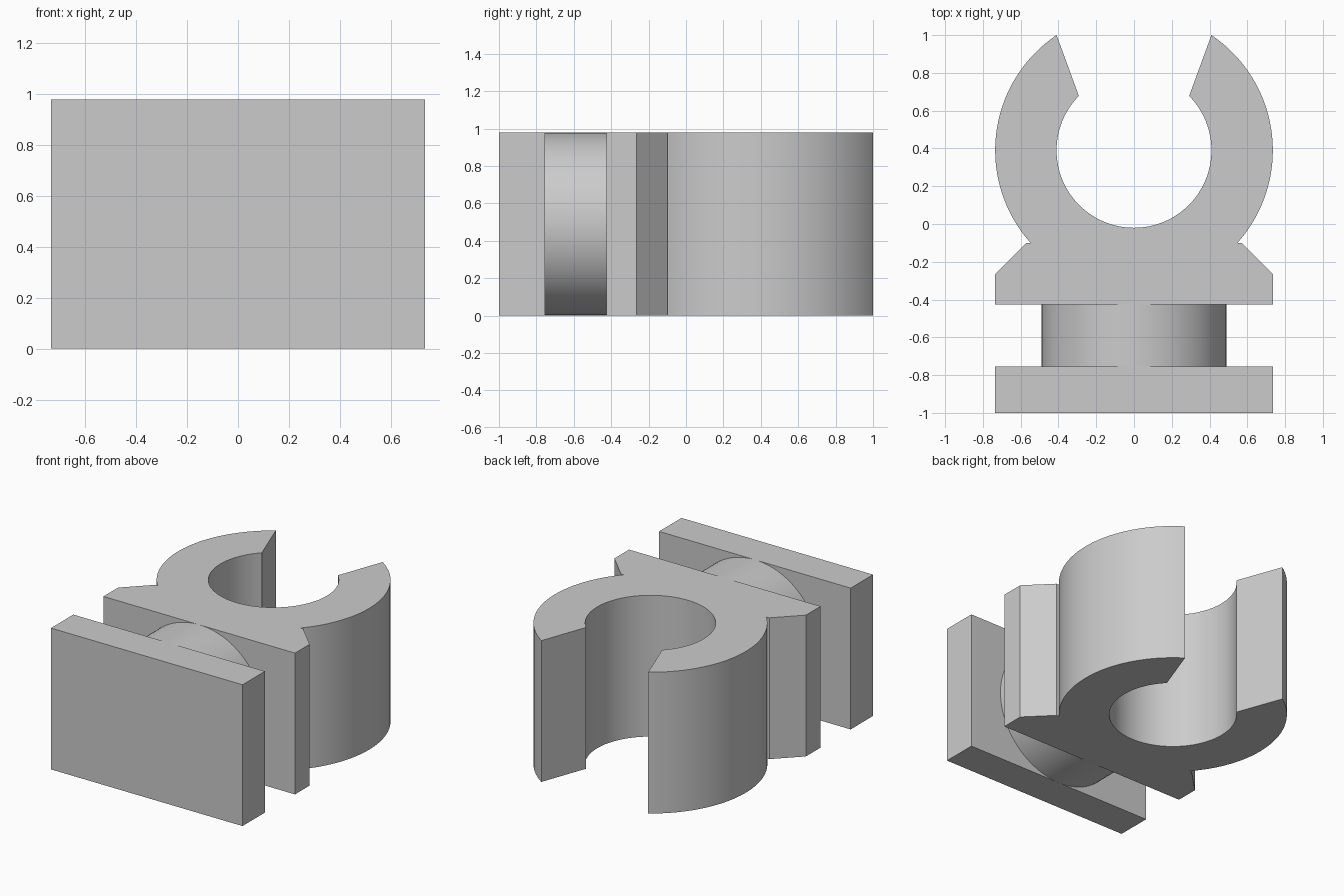
import bpy, bmesh
from math import atan2, cos, sin, pi, radians

HEIGHT = 0.98
HALF_W = 0.735

cube = bpy.data.objects.get("Cube")
if cube:
    bpy.data.objects.remove(cube, do_unlink=True)

grey = bpy.data.materials.new("plain grey")
grey.use_nodes = True
grey.diffuse_color = (0.6, 0.6, 0.6, 1)
grey.node_tree.nodes["Principled BSDF"].inputs["Base Color"].default_value = (0.6, 0.6, 0.6, 1)


def finish(obj):
    obj.data.materials.append(grey)
    bpy.ops.object.select_all(action='DESELECT')
    obj.select_set(True)
    bpy.context.view_layer.objects.active = obj
    bpy.ops.object.shade_smooth_by_angle(angle=radians(25))


def extrude_outline(name, outline):
    """Raise a flat outline from the ground to the full height."""
    bm = bmesh.new()
    face = bm.faces.new([bm.verts.new((x, y, 0)) for x, y in outline])
    top = bmesh.ops.extrude_face_region(bm, geom=[face], use_keep_orig=True)["geom"]
    verts = [v for v in top if isinstance(v, bmesh.types.BMVert)]
    bmesh.ops.translate(bm, vec=(0, 0, HEIGHT), verts=verts)
    bmesh.ops.recalc_face_normals(bm, faces=bm.faces)
    mesh = bpy.data.meshes.new(name)
    bm.to_mesh(mesh)
    bm.free()
    obj = bpy.data.objects.new(name, mesh)
    bpy.context.collection.objects.link(obj)
    finish(obj)


def arc(radius, start, end, steps):
    """Arc points about the centre of the clip ring."""
    angles = [start + (end - start) * i / steps for i in range(steps + 1)]
    return [(radius * cos(a), 0.39 + radius * sin(a)) for a in angles]


# Clip: right-hand half of the outline, from the flange round to the bore
half = [(HALF_W, -0.425), (HALF_W, -0.265), (0.57, -0.1)]
half += arc(HALF_W, atan2(-0.49, 0.548), atan2(0.61, 0.41), 40)
half += arc(0.41, atan2(0.288, 0.292), -pi / 2, 48)
mirrored = [(-x, y) for x, y in reversed(half[:-1])]
extrude_outline("open_ring_clip", half + mirrored)

# Front plate
extrude_outline("front_plate", [(-HALF_W, -1), (HALF_W, -1),
                                (HALF_W, -0.755), (-HALF_W, -0.755)])

# Round neck joining the plate and the clip
bpy.ops.mesh.primitive_cylinder_add(vertices=96, radius=HEIGHT / 2, depth=0.33,
                                    end_fill_type='NOTHING',
                                    location=(0, -0.59, HEIGHT / 2),
                                    rotation=(pi / 2, 0, 0))
neck = bpy.context.object
neck.name = "round_neck"
finish(neck)
